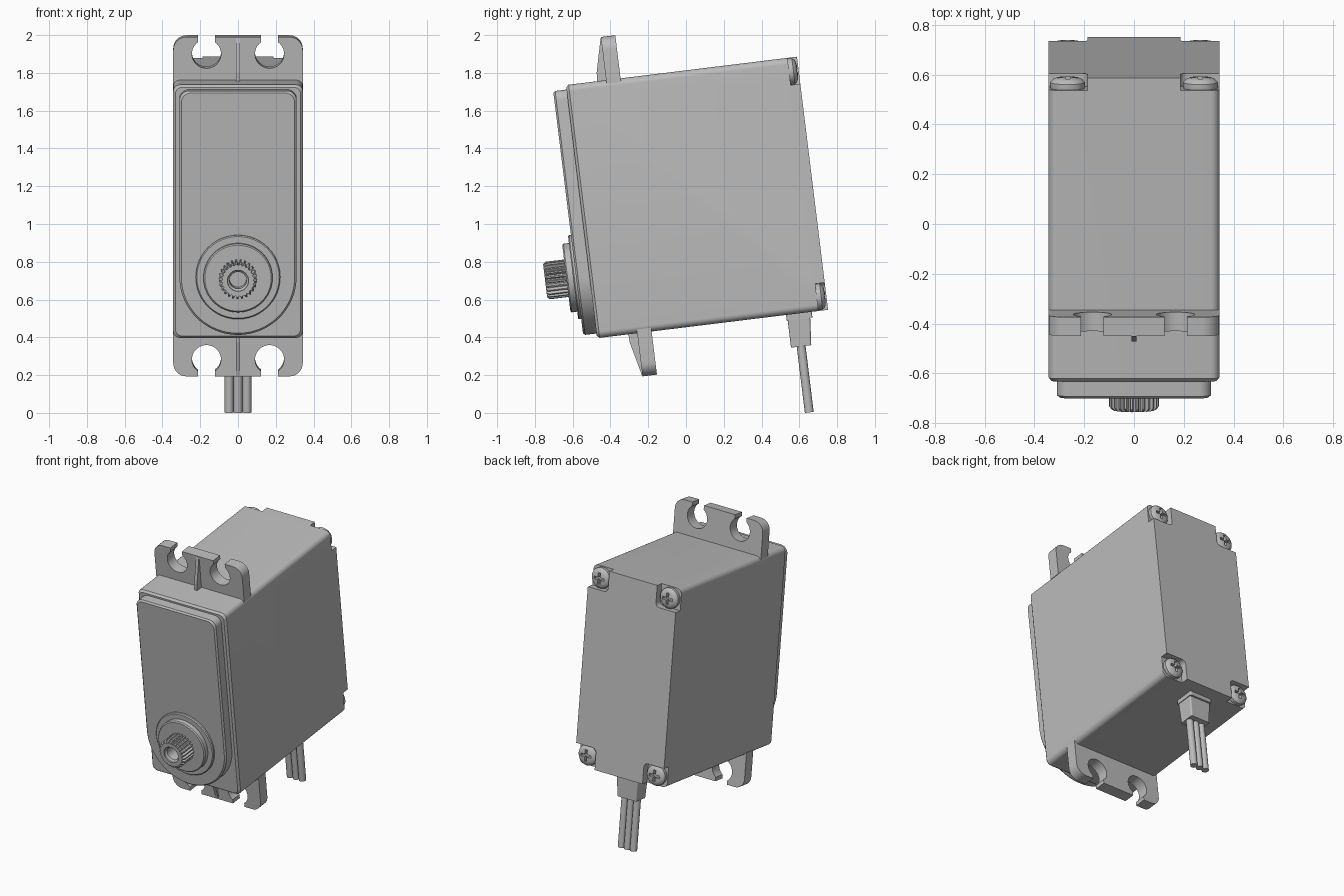
import bpy, bmesh
from math import radians, sin, cos, pi, asin

if "Cube" in bpy.data.objects:
    bpy.data.objects.remove(bpy.data.objects["Cube"])

TILT = radians(7)      # the whole unit leans back
MID = 1.125            # middle height of the case
AXIS = 0.785           # height of the output shaft

grey = bpy.data.materials.new("mid grey")
grey.use_nodes = True
grey.diffuse_color = (0.5, 0.5, 0.5, 1)
grey.node_tree.nodes["Principled BSDF"].inputs["Base Color"].default_value = (0.5, 0.5, 0.5, 1)


def arc(cx, cy, r, a0, a1, n=8):
    return [(cx + r * cos(radians(a0 + (a1 - a0) * i / n)),
             cy + r * sin(radians(a0 + (a1 - a0) * i / n))) for i in range(n + 1)]


def circle(cx, cy, r, n=40):
    return arc(cx, cy, r, 0, 360, n)[:-1]


def rounded_rect(x0, x1, y0, y1, r):
    return (arc(x1 - r, y1 - r, r, 0, 90) + arc(x0 + r, y1 - r, r, 90, 180)
            + arc(x0 + r, y0 + r, r, 180, 270) + arc(x1 - r, y0 + r, r, 270, 360))


def loft(name, rings, upright=False):
    """Skin matching outlines stacked along depth (or height when upright)."""
    bm = bmesh.new()
    loops = []
    for t, outline in rings:
        loops.append([bm.verts.new((a, b, t) if upright else (a, t, b)) for a, b in outline])
    n = len(loops[0])
    for low, high in zip(loops, loops[1:]):
        for i in range(n):
            j = (i + 1) % n
            bm.faces.new((low[i], low[j], high[j], high[i]))
    bm.faces.new(loops[0])
    bm.faces.new(loops[-1])
    bmesh.ops.recalc_face_normals(bm, faces=bm.faces)
    mesh = bpy.data.meshes.new(name)
    bm.to_mesh(mesh)
    bm.free()
    mesh.materials.append(grey)
    obj = bpy.data.objects.new(name, mesh)
    obj.rotation_euler.x = TILT
    bpy.context.collection.objects.link(obj)
    return obj


def select(obj):
    bpy.ops.object.select_all(action="DESELECT")
    obj.select_set(True)
    bpy.context.view_layer.objects.active = obj


def cut(obj, cutters):
    select(obj)
    for cutter in cutters:
        mod = obj.modifiers.new("cut", "BOOLEAN")
        mod.operation = "DIFFERENCE"
        mod.solver = "EXACT"
        mod.object = cutter
        bpy.ops.object.modifier_apply(modifier=mod.name)
        bpy.data.objects.remove(cutter)


def smooth(obj):
    select(obj)
    bpy.ops.object.shade_smooth_by_angle(angle=radians(30))


# Case with a softened front rim and a recess at each back corner
def case_outline(d):
    return rounded_rect(-0.343 + d, 0.343 - d, 0.45 + d, 1.8 - d, 0.035)


case = loft("case", [(-0.419, case_outline(0.012)), (-0.405, case_outline(0)),
                     (0.813, case_outline(0))])
recesses = []
for sx in (-1, 1):
    for sz in (-1, 1):
        xs = sorted((sx * 0.187, sx * 0.5))
        zs = sorted((MID + sz * 0.53, MID + sz * 0.85))
        recesses.append(loft("recess_cutter", [(0.762, rounded_rect(*xs, *zs, 0.03)),
                                               (0.9, rounded_rect(*xs, *zs, 0.03))]))
cut(case, recesses)
smooth(case)


# Front cover, round at the bottom around the shaft
def cover_outline(d):
    top, r = 1.776 - d, 0.05
    w = 0.31 - d
    return (arc(0, AXIS, w, 180, 360, 40) + arc(w - r, top - r, r, 0, 90)
            + arc(r - w, top - r, r, 90, 180))


smooth(loft("front_cover", [(-0.41, cover_outline(0)), (-0.48, cover_outline(0)),
                            (-0.49, cover_outline(0.01))]))

# Stepped collar around the shaft
collar = [(-0.47, 0.224), (-0.5, 0.224), (-0.506, 0.218), (-0.506, 0.183),
          (-0.535, 0.183), (-0.542, 0.176)]
smooth(loft("shaft_collar", [(t, circle(0, AXIS, r, 48)) for t, r in collar]))


# Toothed output shaft with a screw hole
def spline_outline(outer):
    pts = []
    for i in range(25):
        for step, r in ((0, 0.083), (0.3, 0.083), (0.5, outer), (0.8, outer)):
            a = 2 * pi * (i + step) / 25
            pts.append((r * cos(a), AXIS + r * sin(a)))
    return pts


shaft = loft("output_shaft", [(-0.52, spline_outline(0.1)), (-0.642, spline_outline(0.1)),
                              (-0.655, spline_outline(0.088))])
bore = [(-0.7, 0.056), (-0.645, 0.056), (-0.635, 0.045), (-0.56, 0.045)]
cut(shaft, [loft("bore_cutter", [(t, circle(0, AXIS, r, 32)) for t, r in bore])])
smooth(shaft)

# Mounting ears: open keyhole slots, rounded corners and a central gusset
HOLE_X, HOLE_Z, HOLE_R, SLOT, TIP = 0.167, 0.815, 0.077, 0.045, 0.905
mouth = 90 - asin(SLOT / HOLE_R) * 180 / pi
half = [(0.343, 0.655)] + arc(0.273, TIP - 0.07, 0.07, 0, 90) + [(HOLE_X + SLOT, TIP)]
half += arc(HOLE_X, HOLE_Z, HOLE_R, mouth, -180 - mouth, 28)
half += [(HOLE_X - SLOT, TIP)]
ear = half + [(-x, z) for x, z in reversed(half)]
for label, s in (("upper", 1), ("lower", -1)):
    outline = [(x, MID + s * z) for x, z in ear]
    smooth(loft(label + "_mounting_ear", [(-0.205, outline), (-0.128, outline)]))
    loft(label + "_ear_gusset", [
        (MID + s * z, [(-0.011, front), (0.011, front), (0.011, -0.19), (-0.011, -0.19)])
        for z, front in ((0.66, -0.253), (0.72, -0.25), (0.9, -0.207))], upright=True)

# Domed back screws with a cross recess
dome = [(0.75, 0.066), (0.765, 0.07), (0.785, 0.07), (0.797, 0.06), (0.804, 0.045), (0.807, 0.02)]
for sx, side in ((-1, "right"), (1, "left")):
    for sz, level in ((-1, "lower"), (1, "upper")):
        cx, cz = sx * 0.267, MID + sz * 0.601
        screw = loft(f"{level}_{side}_screw", [(t, circle(cx, cz, r, 32)) for t, r in dome])
        slots = []
        for a, b in ((0.04, 0.009), (0.009, 0.04)):
            bar = [(cx - a, cz - b), (cx + a, cz - b), (cx + a, cz + b), (cx - a, cz + b)]
            slots.append(loft("slot_cutter", [(0.78, bar), (0.85, bar)]))
        cut(screw, slots)
        smooth(screw)

# Cable strain relief: flange and tapered sleeve
flange = rounded_rect(-0.088, 0.088, 0.589, 0.726, 0.01)
loft("cable_flange", [(0.47, flange), (0.42, flange)], upright=True)
loft("cable_sleeve", [(0.43, rounded_rect(-0.084, 0.084, 0.594, 0.715, 0.01)),
                      (0.275, rounded_rect(-0.075, 0.075, 0.594, 0.702, 0.01))], upright=True)

# Three cable wires
for i, label in enumerate(("right", "middle", "left")):
    ring = circle((i - 1) * 0.047, 0.648, 0.0235, 20)
    smooth(loft(label + "_wire", [(0.3, ring), (-0.077, ring)], upright=True))
